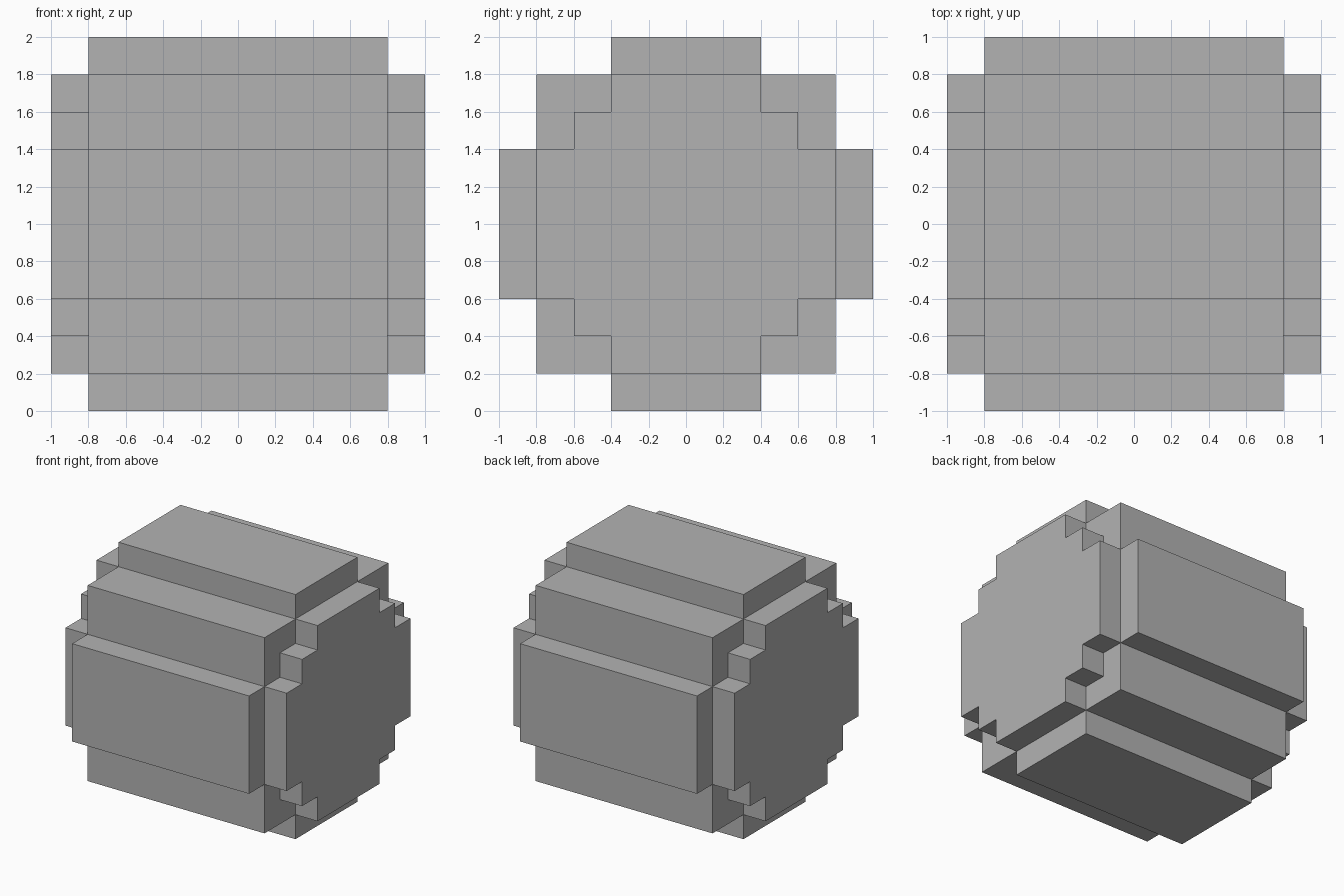
import bpy
import bmesh

cube = bpy.data.objects.get("Cube")
if cube:
    bpy.data.objects.remove(cube, do_unlink=True)

GREY = (0.45, 0.45, 0.45, 1)
stone = bpy.data.materials.new("plain grey")
stone.use_nodes = True
stone.diffuse_color = GREY
stone.node_tree.nodes["Principled BSDF"].inputs["Base Color"].default_value = GREY


def stepped_outline(steps):
    """Staircase outline from nested (half width, half height), narrow to wide."""
    quarter = []
    for i, (w, h) in enumerate(steps):
        quarter.append((w, h))
        if i + 1 < len(steps):
            quarter.append((w, steps[i + 1][1]))
    right = quarter + [(y, -z) for y, z in reversed(quarter)]
    return right + [(-y, -z) for y, z in right]


def stepped_prism(name, steps, x0, x1):
    """Extrude a staircase outline along x."""
    bm = bmesh.new()
    face = bm.faces.new([bm.verts.new((x0, y, 1 + z)) for y, z in stepped_outline(steps)])
    grown = bmesh.ops.extrude_face_region(bm, geom=[face], use_keep_orig=True)
    moved = [v for v in grown["geom"] if isinstance(v, bmesh.types.BMVert)]
    bmesh.ops.translate(bm, verts=moved, vec=(x1 - x0, 0, 0))
    bmesh.ops.recalc_face_normals(bm, faces=bm.faces[:])
    mesh = bpy.data.meshes.new(name)
    bm.to_mesh(mesh)
    bm.free()
    mesh.materials.append(stone)
    obj = bpy.data.objects.new(name, mesh)
    bpy.context.collection.objects.link(obj)


# Main body: stepped barrel lying along x
stepped_prism("body", [(0.4, 1), (0.8, 0.8), (1, 0.4)], -0.8, 0.8)

# Smaller stepped plate on each end
END_STEPS = [(0.4, 0.8), (0.6, 0.6), (0.8, 0.4)]
for name, side in (("left_end", 1), ("right_end", -1)):
    stepped_prism(name, END_STEPS, side * 0.8, side)
